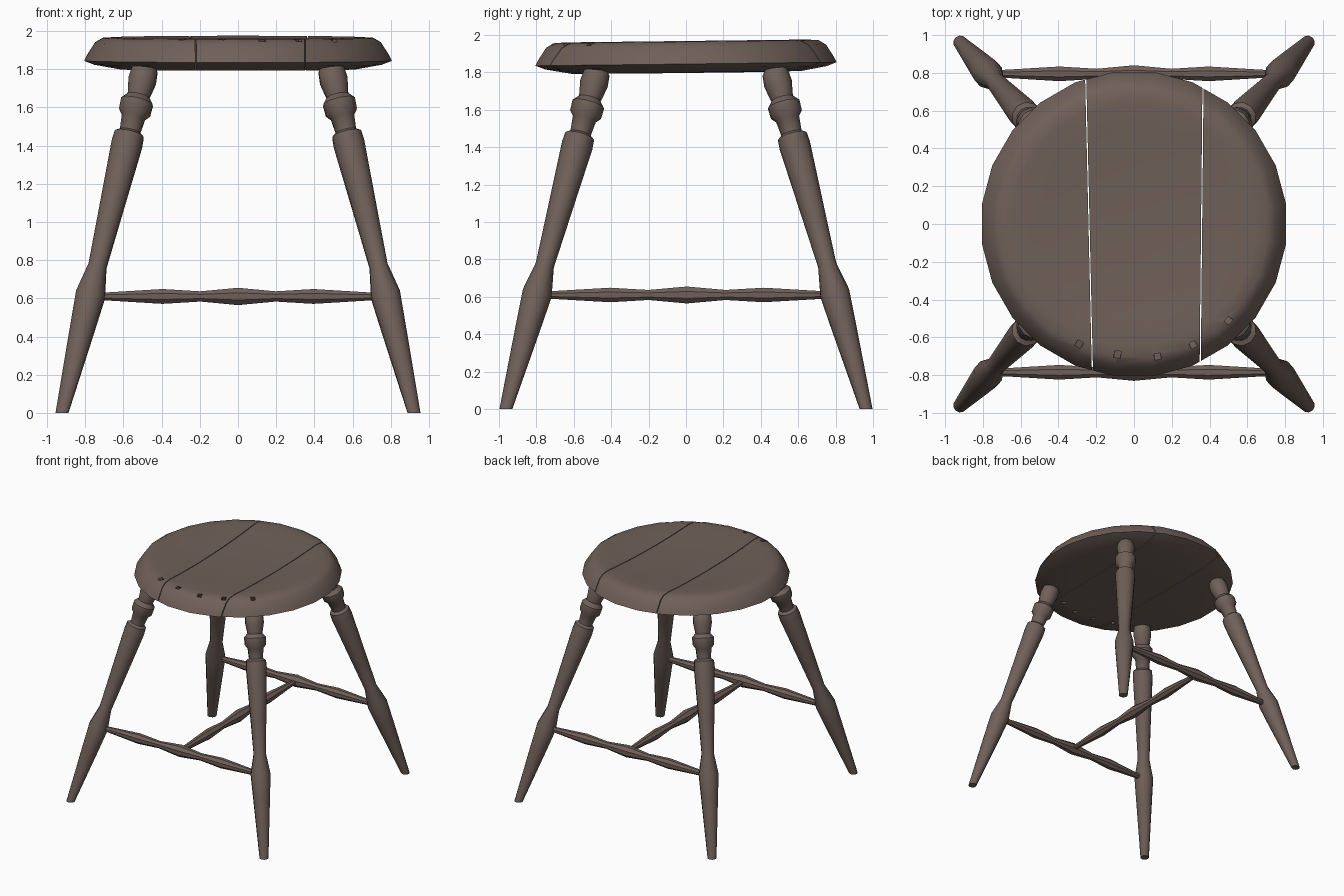
import bpy, bmesh, math
from mathutils import Vector

cube = bpy.data.objects.get("Cube")
if cube:
    bpy.data.objects.remove(cube, do_unlink=True)

wood = bpy.data.materials.new("worn brown wood")
wood.use_nodes = True
colour = (0.16, 0.117, 0.099, 1)
wood.diffuse_color = colour
bsdf = wood.node_tree.nodes["Principled BSDF"]
bsdf.inputs["Base Color"].default_value = colour
bsdf.inputs["Roughness"].default_value = 0.8


def make_object(name, bm):
    bmesh.ops.recalc_face_normals(bm, faces=bm.faces)
    mesh = bpy.data.meshes.new(name)
    bm.to_mesh(mesh)
    bm.free()
    mesh.materials.append(wood)
    obj = bpy.data.objects.new(name, mesh)
    bpy.context.collection.objects.link(obj)
    return obj


def smooth(obj, angle=40):
    bpy.ops.object.select_all(action='DESELECT')
    obj.select_set(True)
    bpy.context.view_layer.objects.active = obj
    bpy.ops.object.shade_smooth_by_angle(angle=math.radians(angle))


def turn(bm, start, end, profile, sides):
    """Turned solid: profile is (fraction along axis, radius) pairs."""
    start, end = Vector(start), Vector(end)
    spin = (end - start).to_track_quat('Z', 'Y')
    rings = []
    for t, r in profile:
        ring = []
        for i in range(sides):
            a = math.tau * (i + 0.5) / sides
            offset = spin @ Vector((r * math.cos(a), r * math.sin(a), 0))
            ring.append(bm.verts.new(start.lerp(end, t) + offset))
        rings.append(ring)
    for low, high in zip(rings, rings[1:]):
        for i in range(sides):
            j = (i + 1) % sides
            bm.faces.new((low[i], low[j], high[j], high[i]))
    bm.faces.new(rings[0][::-1])
    bm.faces.new(rings[-1])
    return rings


# Legs: splayed, with a swelling at the stretcher and turned collars on top
TOP = 1.83
leg_profile = [(0, .036), (.45, .068), (.62, .08), (.77, .05), (1.0, .062),
               (1.41, .084), (1.46, .08), (1.475, .056), (1.55, .064),
               (1.575, .086), (1.63, .088), (1.66, .06), (1.74, .076),
               (1.8, .07), (TOP, .045)]
for side, sx in (("left", 1), ("right", -1)):
    for end, sy in (("front", -1), ("back", 1)):
        bm = bmesh.new()
        rings = turn(bm, (sx * .922, sy * .963, 0), (sx * .48, sy * .468, TOP),
                     [(z / TOP, r) for z, r in leg_profile], 10)
        for v in rings[0]:
            v.co.z = 0
        smooth(make_object(f"{end}_{side}_leg", bm))

# Stretchers: two across and one joining their middles
stretcher_profile = [(0, .02), (.06, .024), (.24, .042), (.37, .029), (.5, .049),
                     (.63, .029), (.76, .042), (.94, .024), (1, .02)]
for name, a, b in (("front_stretcher", (-.76, -.785, .61), (.76, -.785, .61)),
                   ("back_stretcher", (-.76, .795, .61), (.76, .795, .61)),
                   ("middle_stretcher", (0, -.785, .61), (0, .795, .61))):
    bm = bmesh.new()
    turn(bm, a, b, stretcher_profile, 8)
    smooth(make_object(name, bm))

# Slanted peg holes along the front edge of the seat
bm = bmesh.new()
for x, y in ((-.3, -.65), (-.09, -.705), (.13, -.72), (.325, -.655), (.52, -.525)):
    turn(bm, (x * .75, y * .8, 1.7), (x * 1.03, y * 1.03, 2.03),
         [(0, .017), (1, .027)], 4)
holes = make_object("peg_hole_cutter", bm)
holes.hide_render = True

# Seat: dished disc with a sloping edge, split into three planks;
# the profile is (height, radius) pairs
seat_profile = [(1.797, .3), (1.8, .62), (1.825, .76), (1.845, .812), (1.875, .797),
                (1.94, .755), (1.964, .715), (1.968, .65), (1.957, .5),
                (1.947, .3), (1.943, .1)]


def seat_plank(name, cuts):
    bm = bmesh.new()
    turn(bm, (0, 0, 0), (0, 0, 1), seat_profile, 24)
    for v in bm.verts:
        v.co.z += .012 * v.co.y
    for point, normal in cuts:
        geom = bm.verts[:] + bm.edges[:] + bm.faces[:]
        cut = bmesh.ops.bisect_plane(bm, geom=geom, plane_co=point,
                                     plane_no=normal, clear_outer=True)
        edges = [e for e in cut["geom_cut"] if isinstance(e, bmesh.types.BMEdge)]
        bmesh.ops.contextual_create(bm, geom=edges)
    plank = make_object(name, bm)
    mod = plank.modifiers.new("holes", 'BOOLEAN')
    mod.operation = 'DIFFERENCE'
    mod.solver = 'EXACT'
    mod.object = holes
    smooth(plank)
    bpy.ops.object.modifier_apply(modifier=mod.name)


def split(x, slope, facing):
    # Plane of one plank edge, set back a little to leave the gap
    normal = Vector((1, slope, 0)) * facing
    return Vector((x - .003 * facing, 0, 0)), normal


seat_plank("right_seat_plank", [split(-.238, .023, 1)])
seat_plank("middle_seat_plank", [split(-.238, .023, -1), split(.358, -.01, 1)])
seat_plank("left_seat_plank", [split(.358, -.01, -1)])
bpy.data.objects.remove(holes, do_unlink=True)
